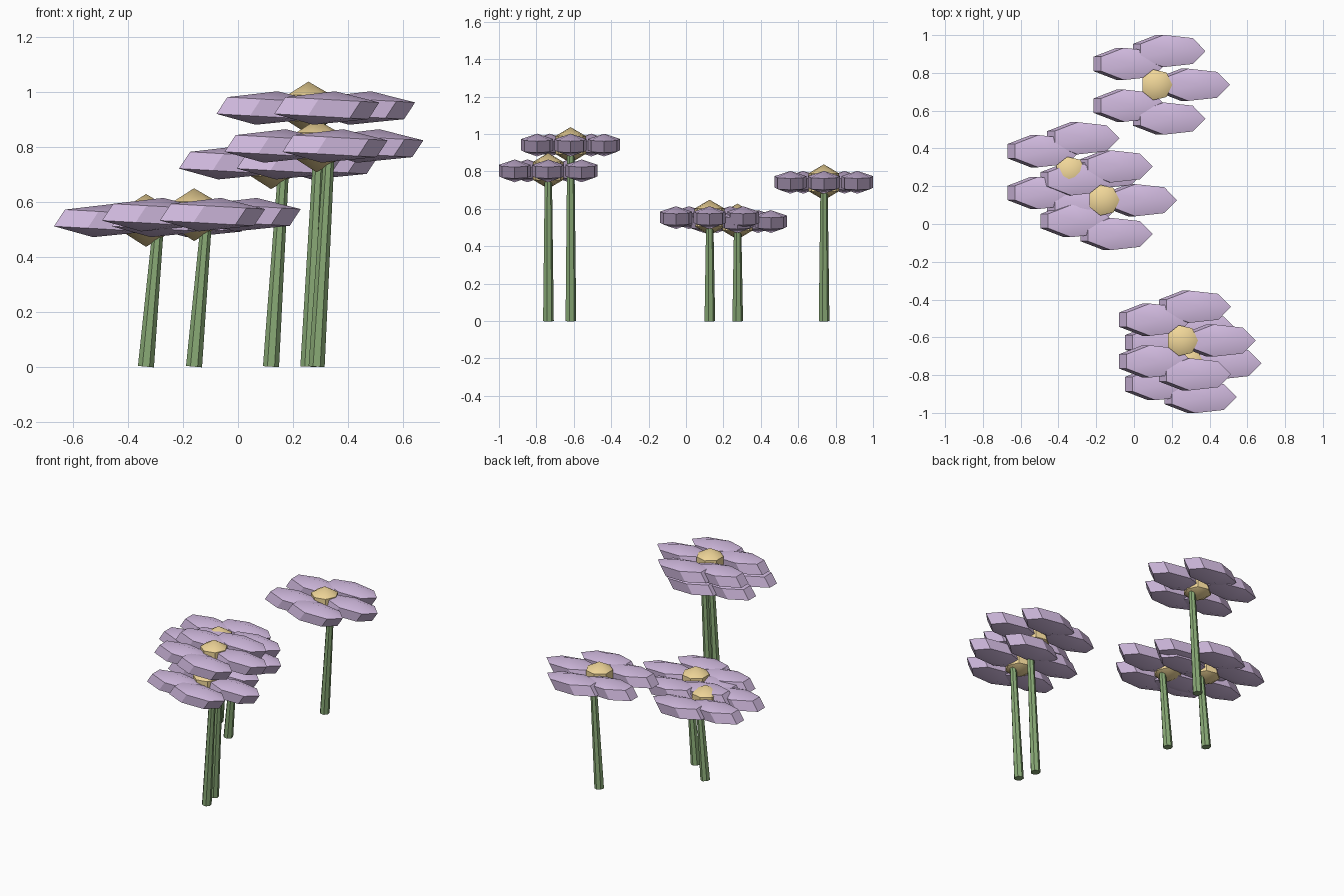
import bpy, bmesh, math
from mathutils import Matrix, Vector

if "Cube" in bpy.data.objects:
    bpy.data.objects.remove(bpy.data.objects["Cube"])

SIDES = 7      # low-poly segment count shared by all parts
LEAN = 0.19    # petal lean, applied before stretching


def material(name, rgb):
    m = bpy.data.materials.new(name)
    m.diffuse_color = (*rgb, 1)
    m.use_nodes = True
    m.node_tree.nodes["Principled BSDF"].inputs["Base Color"].default_value = m.diffuse_color
    return m


PURPLE = material("petal_purple", (0.65, 0.50, 0.75))
YELLOW = material("centre_yellow", (0.88, 0.68, 0.32))
GREEN = material("stem_green", (0.25, 0.40, 0.18))


def add_ball(bm, matrix):
    """Unit sphere with 7 segments and 3 rings, first vertex column on +x."""
    rings = [[bm.verts.new(matrix @ Vector((
        math.cos(lat) * math.cos(2 * math.pi * i / SIDES),
        math.cos(lat) * math.sin(2 * math.pi * i / SIDES),
        math.sin(lat)))) for i in range(SIDES)]
        for lat in (-math.pi / 6, math.pi / 6)]
    bottom = bm.verts.new(matrix @ Vector((0, 0, -1)))
    top = bm.verts.new(matrix @ Vector((0, 0, 1)))
    low, high = rings
    for i in range(SIDES):
        j = (i + 1) % SIDES
        bm.faces.new((bottom, low[j], low[i]))
        bm.faces.new((low[i], low[j], high[j], high[i]))
        bm.faces.new((high[i], high[j], top))


def finish(bm, name, mat):
    me = bpy.data.meshes.new(name)
    bm.to_mesh(me)
    bm.free()
    me.materials.append(mat)
    ob = bpy.data.objects.new(name, me)
    bpy.context.collection.objects.link(ob)
    bpy.ops.object.select_all(action='DESELECT')
    ob.select_set(True)
    bpy.context.view_layer.objects.active = ob
    bpy.ops.object.shade_smooth_by_angle(angle=math.radians(30))


def flower(n, x, y, h):
    # Tapered, slightly leaning stem
    bm = bmesh.new()
    axis = Vector((0.047, 0, h))
    turn = Matrix.Rotation(math.atan2(axis.x, axis.z), 4, 'Y')
    bmesh.ops.create_cone(bm, cap_ends=True, segments=SIDES, radius1=0.03,
                          radius2=0.02, depth=axis.length,
                          matrix=Matrix.Translation(Vector((x, y, 0)) + axis / 2) @ turn)
    finish(bm, f"stem_{n}", GREEN)

    # Five petals in a ring, all stretched along x
    bm = bmesh.new()
    for k in range(5):
        a = 2 * math.pi * k / 5
        add_ball(bm, Matrix.Translation((x + 0.188 * math.cos(a), y + 0.188 * math.sin(a), h))
                 @ Matrix.Diagonal((0.212, 0.101, 0.062, 1))
                 @ Matrix.Rotation(LEAN, 4, 'Y'))
    finish(bm, f"petals_{n}", PURPLE)

    # Round centre
    bm = bmesh.new()
    add_ball(bm, Matrix.Translation((x, y, h)) @ Matrix.Scale(0.096, 4))
    finish(bm, f"flower_centre_{n}", YELLOW)


for n, (x, y, h) in enumerate([(0.12, 0.737, 0.742), (-0.16, 0.126, 0.553),
                               (-0.335, 0.275, 0.532), (0.256, -0.617, 0.941),
                               (0.286, -0.737, 0.803)], 1):
    flower(n, x, y, h)
